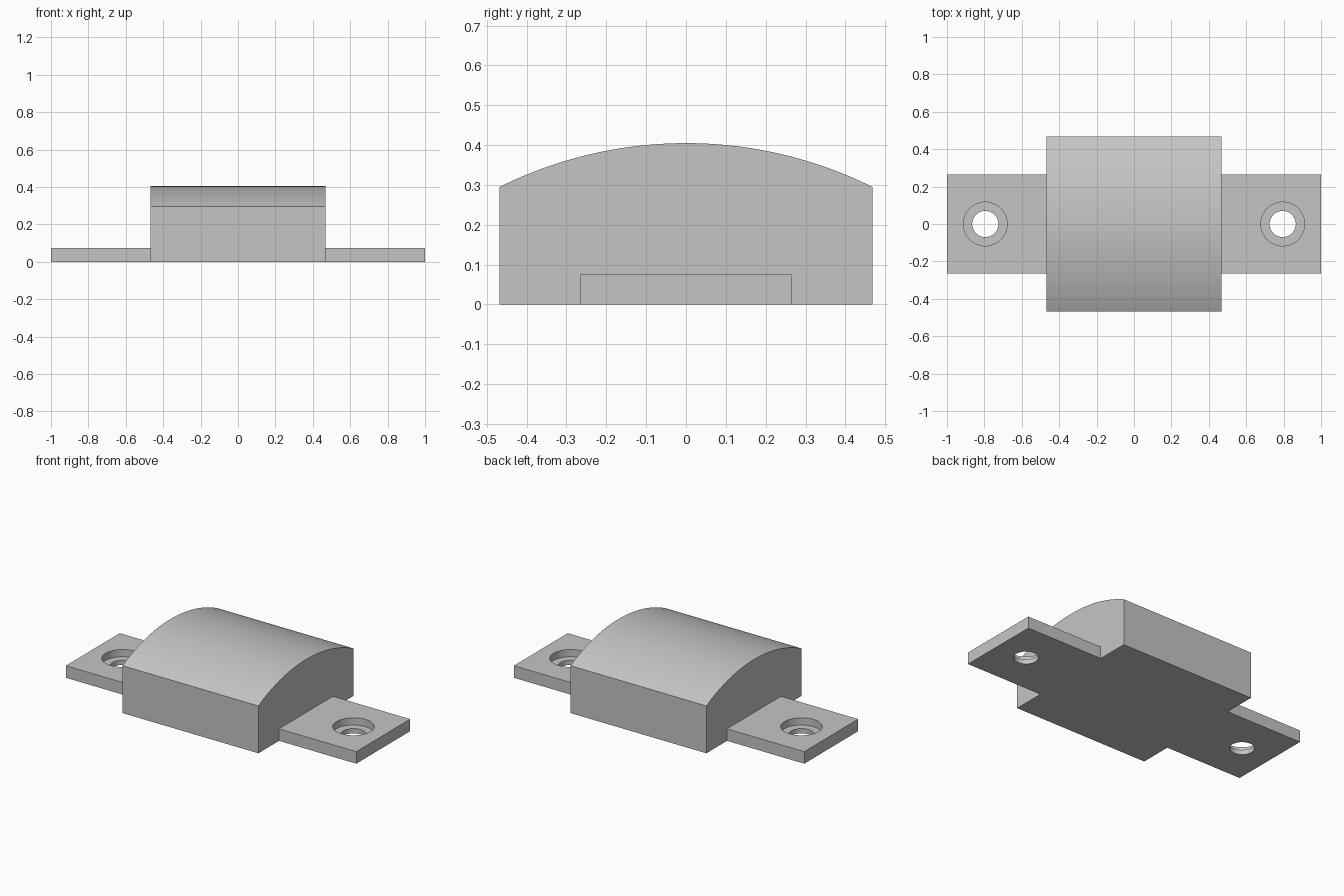
import bpy, bmesh, math

default = bpy.data.objects.get("Cube")
if default:
    bpy.data.objects.remove(default, do_unlink=True)

HALF = 0.468                     # half width of the square housing
SHOULDER, CROWN = 0.295, 0.405   # heights of the roof edge and its top
TAB_T, TAB_HALF = 0.075, 0.265   # tab thickness and half depth
HOLE_X, HOLE_R, RECESS_R, RECESS_Z = 0.795, 0.07, 0.117, 0.03

grey = bpy.data.materials.new("plain grey")
grey.use_nodes = True
colour = (0.56, 0.56, 0.56, 1)
grey.diffuse_color = colour
grey.node_tree.nodes["Principled BSDF"].inputs["Base Color"].default_value = colour


def make_object(name, bm):
    bmesh.ops.recalc_face_normals(bm, faces=bm.faces)
    mesh = bpy.data.meshes.new(name)
    bm.to_mesh(mesh)
    bm.free()
    mesh.materials.append(grey)
    obj = bpy.data.objects.new(name, mesh)
    bpy.context.collection.objects.link(obj)
    return obj


def smooth(obj):
    bpy.ops.object.select_all(action='DESELECT')
    obj.select_set(True)
    bpy.context.view_layer.objects.active = obj
    bpy.ops.object.shade_smooth_by_angle(angle=math.radians(25))


def extrude_x(name, profile, x0, x1):
    """Extrude a closed (y, z) profile from x0 to x1."""
    bm = bmesh.new()
    face = bm.faces.new([bm.verts.new((x0, y, z)) for y, z in profile])
    grown = bmesh.ops.extrude_face_region(bm, geom=[face])["geom"]
    verts = [v for v in grown if isinstance(v, bmesh.types.BMVert)]
    bmesh.ops.translate(bm, verts=verts, vec=(x1 - x0, 0, 0))
    return make_object(name, bm)


def stepped_cutter(name, x):
    """Solid of revolution: narrow through hole below a wide recess."""
    bm = bmesh.new()
    steps = [(HOLE_R, -0.05), (HOLE_R, RECESS_Z), (RECESS_R, RECESS_Z), (RECESS_R, 0.15)]
    n = 64
    rings = [[bm.verts.new((x + r * math.cos(math.tau * i / n),
                            r * math.sin(math.tau * i / n), z))
              for i in range(n)] for r, z in steps]
    for low, high in zip(rings, rings[1:]):
        for i in range(n):
            j = (i + 1) % n
            bm.faces.new((low[i], low[j], high[j], high[i]))
    bm.faces.new(rings[0])
    bm.faces.new(rings[-1])
    return make_object(name, bm)


# Housing with an arched roof
rise = CROWN - SHOULDER
radius = (HALF ** 2 + rise ** 2) / (2 * rise)
sweep = math.asin(HALF / radius)
segments = 48
arch = []
for i in range(segments + 1):
    a = sweep * (1 - 2 * i / segments)
    arch.append((radius * math.sin(a), CROWN - radius + radius * math.cos(a)))
housing = extrude_x("housing", [(-HALF, 0), (HALF, 0)] + arch, -HALF, HALF)
smooth(housing)

# Mounting tabs with recessed screw holes
outline = [(-TAB_HALF, 0), (TAB_HALF, 0), (TAB_HALF, TAB_T), (-TAB_HALF, TAB_T)]
for side, s in (("left", 1), ("right", -1)):
    tab = extrude_x(side + "_mounting_tab", outline, s * HALF, s)
    cutter = stepped_cutter(side + "_hole_cutter", s * HOLE_X)
    cutter.hide_render = True
    cut = tab.modifiers.new("screw hole", 'BOOLEAN')
    cut.operation = 'DIFFERENCE'
    cut.solver = 'EXACT'
    cut.object = cutter
    bpy.context.view_layer.objects.active = tab
    bpy.ops.object.modifier_apply(modifier=cut.name)
    bpy.data.objects.remove(cutter, do_unlink=True)
    smooth(tab)
